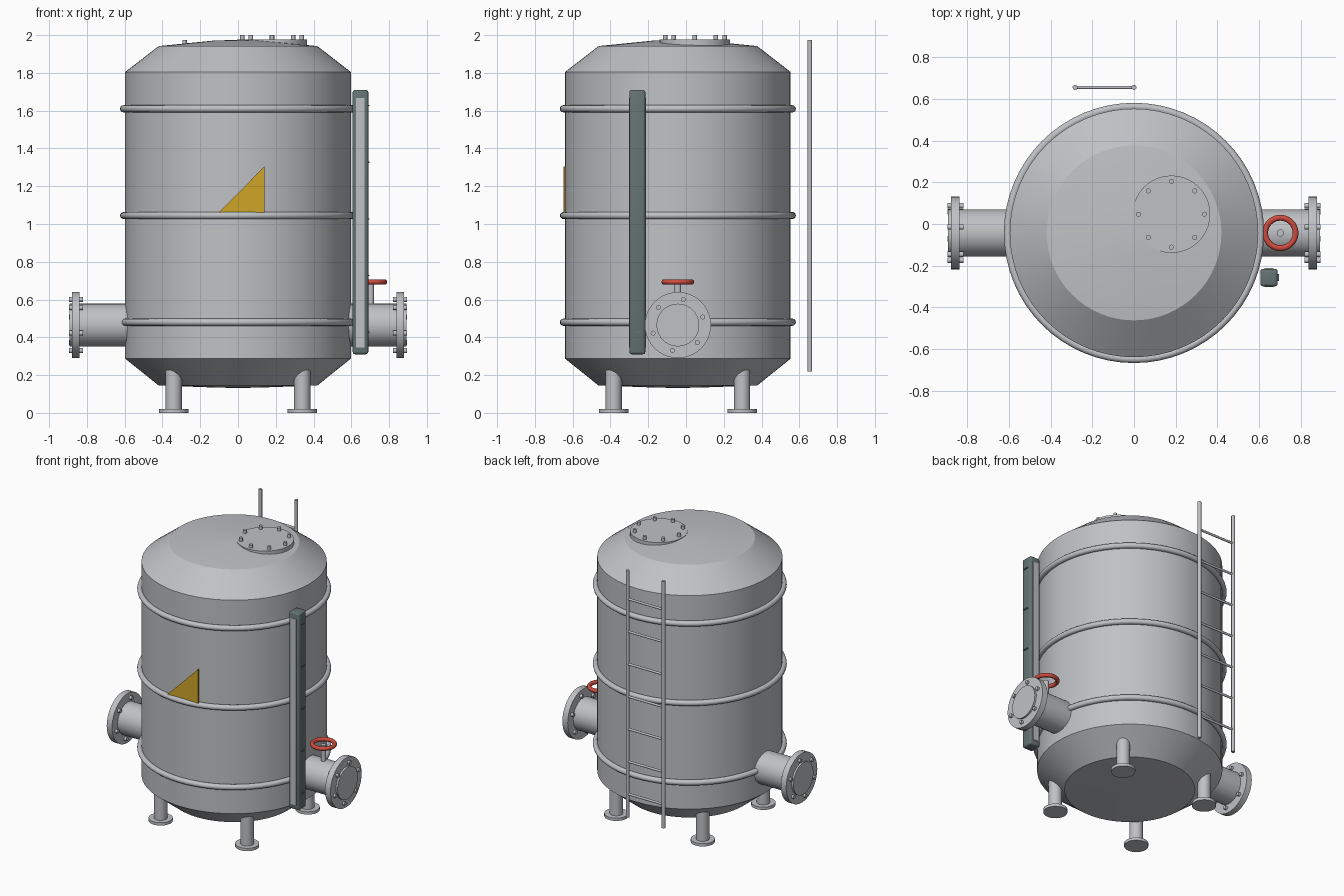
import bpy, bmesh, math
from mathutils import Vector

if "Cube" in bpy.data.objects:
    bpy.data.objects.remove(bpy.data.objects["Cube"])

CY = -0.043  # tank axis in y


def material(name, rgb):
    m = bpy.data.materials.new(name)
    m.diffuse_color = (*rgb, 1)
    m.use_nodes = True
    m.node_tree.nodes["Principled BSDF"].inputs["Base Color"].default_value = m.diffuse_color
    return m


STEEL = material("steel", (0.52, 0.535, 0.56))
DARK = material("dark_grey", (0.13, 0.17, 0.17))
RED = material("red", (0.62, 0.07, 0.05))
YELLOW = material("yellow", (0.62, 0.38, 0.02))


def finish(name, bm, mat, smooth=True):
    bmesh.ops.recalc_face_normals(bm, faces=bm.faces)
    me = bpy.data.meshes.new(name)
    bm.to_mesh(me)
    bm.free()
    ob = bpy.data.objects.new(name, me)
    bpy.context.collection.objects.link(ob)
    me.materials.append(mat)
    if smooth:
        bpy.ops.object.select_all(action='DESELECT')
        ob.select_set(True)
        bpy.context.view_layer.objects.active = ob
        bpy.ops.object.shade_smooth_by_angle(angle=math.radians(32))
    return ob


def rod(bm, a, b, r, seg=16):
    """Capped cylinder from a to b."""
    a, b = Vector(a), Vector(b)
    q = (b - a).to_track_quat('Z', 'Y').to_matrix().to_4x4()
    q.translation = (a + b) / 2
    bmesh.ops.create_cone(bm, cap_ends=True, segments=seg, radius1=r, radius2=r,
                          depth=(b - a).length, matrix=q)


def revolve(bm, profile, steps=64, center=(0, 0, 0), closed=False):
    """Spin (radius, z) points around a vertical axis."""
    c = Vector(center)
    vs = [bm.verts.new(c + Vector((r, 0, z))) for r, z in profile]
    pairs = list(zip(vs, vs[1:] + vs[:1])) if closed else list(zip(vs, vs[1:]))
    es = [bm.edges.new(p) for p in pairs]
    bmesh.ops.spin(bm, geom=vs + es, cent=c, axis=(0, 0, 1), angle=2 * math.pi,
                   steps=steps, use_merge=False)
    bmesh.ops.remove_doubles(bm, verts=bm.verts, dist=1e-5)


def torus(name, center, major, minor, mat, steps):
    bm = bmesh.new()
    pts = [(major + minor * math.cos(i * math.pi / 6), minor * math.sin(i * math.pi / 6))
           for i in range(12)]
    revolve(bm, pts, steps, center, closed=True)
    finish(name, bm, mat)


def box(name, lo, hi, mat, bevel=0):
    bm = bmesh.new()
    bmesh.ops.create_cube(bm, size=1)
    for v in bm.verts:
        v.co = Vector([lo[i] + (v.co[i] + 0.5) * (hi[i] - lo[i]) for i in range(3)])
    if bevel:
        bmesh.ops.bevel(bm, geom=bm.edges[:], offset=bevel, segments=3, profile=0.5, affect='EDGES')
    finish(name, bm, mat, bool(bevel))


# Tank shell with shallow domed ends
bm = bmesh.new()
revolve(bm, [(0, 0.132), (0.12, 0.134), (0.42, 0.145), (0.597, 0.287), (0.597, 1.805),
             (0.42, 1.942), (0.12, 1.972), (0, 1.974)], 64, (0, CY, 0))
finish("tank_shell", bm, STEEL)

# Reinforcing hoops
for i, z in enumerate((0.48, 1.045, 1.61)):
    torus(f"hoop_{i + 1}", (0, CY, z), 0.606, 0.019, STEEL, 64)

# Legs with round foot plates
for i, (sx, sy) in enumerate(((1, 1), (1, -1), (-1, 1), (-1, -1))):
    x, y = 0.34 * sx, CY + 0.34 * sy
    bm = bmesh.new()
    rod(bm, (x, y, 0.01), (x, y, 0.26), 0.043, 24)
    finish(f"leg_{i + 1}", bm, STEEL)
    bm = bmesh.new()
    rod(bm, (x, y, 0), (x, y, 0.02), 0.078, 32)
    finish(f"foot_plate_{i + 1}", bm, STEEL)

# Top hatch and its bolts
bm = bmesh.new()
rod(bm, (0.18, 0.047, 1.935), (0.18, 0.047, 1.976), 0.186, 40)
finish("hatch", bm, STEEL)
bm = bmesh.new()
for k in range(8):
    a = k * math.pi / 4
    x, y = 0.18 + 0.158 * math.cos(a), 0.047 + 0.158 * math.sin(a)
    rod(bm, (x, y, 1.96), (x, y, 2.0), 0.012, 12)
finish("hatch_bolts", bm, STEEL)

# Side pipes with bolted flanges
PZ = 0.465
for s, side in ((-1, "left"), (1, "right")):
    bm = bmesh.new()
    rod(bm, (s * 0.55, CY, PZ), (s * 0.893, CY, PZ), 0.113, 40)
    finish(f"{side}_pipe", bm, STEEL)
    bm = bmesh.new()
    rod(bm, (s * 0.838, CY, PZ), (s * 0.88, CY, PZ), 0.175, 40)
    finish(f"{side}_flange", bm, STEEL)
    bm = bmesh.new()
    for k in range(6):
        a = math.radians(78 + 60 * k)
        y, z = CY + 0.138 * math.cos(a), PZ + 0.138 * math.sin(a)
        rod(bm, (s * 0.82, y, z), (s * 0.895, y, z), 0.013, 12)
    finish(f"{side}_flange_bolts", bm, STEEL)

# Valve stem and hand wheel on the right pipe
bm = bmesh.new()
rod(bm, (0.703, CY, 0.55), (0.703, CY, 0.69), 0.017)
finish("valve_stem", bm, STEEL)
torus("valve_wheel", (0.703, CY, 0.693), 0.073, 0.014, RED, 40)

# Level gauge column: dark case, pale strips front and back, side ticks
box("gauge_case", (0.607, -0.30, 0.31), (0.69, -0.215, 1.71), DARK, 0.014)
box("gauge_front_strip", (0.626, -0.303, 0.345), (0.669, -0.298, 1.668), STEEL)
box("gauge_back_strip", (0.626, -0.217, 0.345), (0.669, -0.212, 1.668), STEEL)
for i in range(5):
    z = 0.427 + 0.3 * i
    box(f"gauge_tick_{i + 1}", (0.685, -0.275, z - 0.003), (0.697, -0.24, z + 0.003), DARK)

# Ladder behind the tank
LY = 0.656
bm = bmesh.new()
for x in (-0.283, 0.0):
    rod(bm, (x, LY, 0.22), (x, LY, 1.975), 0.012)
finish("ladder_rails", bm, STEEL)
bm = bmesh.new()
for k in range(7):
    z = 0.385 + 0.231 * k
    rod(bm, (-0.283, LY, z), (0, LY, z), 0.008, 12)
finish("ladder_rungs", bm, STEEL)

# Warning plate: flat right-angled triangle on the front
bm = bmesh.new()
tri = bm.faces.new([bm.verts.new((x, -0.648, z))
                    for x, z in ((-0.10, 1.062), (0.14, 1.062), (0.14, 1.305))])
ext = bmesh.ops.extrude_face_region(bm, geom=[tri])
bmesh.ops.translate(bm, vec=(0, 0.008, 0),
                    verts=[g for g in ext["geom"] if isinstance(g, bmesh.types.BMVert)])
finish("warning_plate", bm, YELLOW, False)
